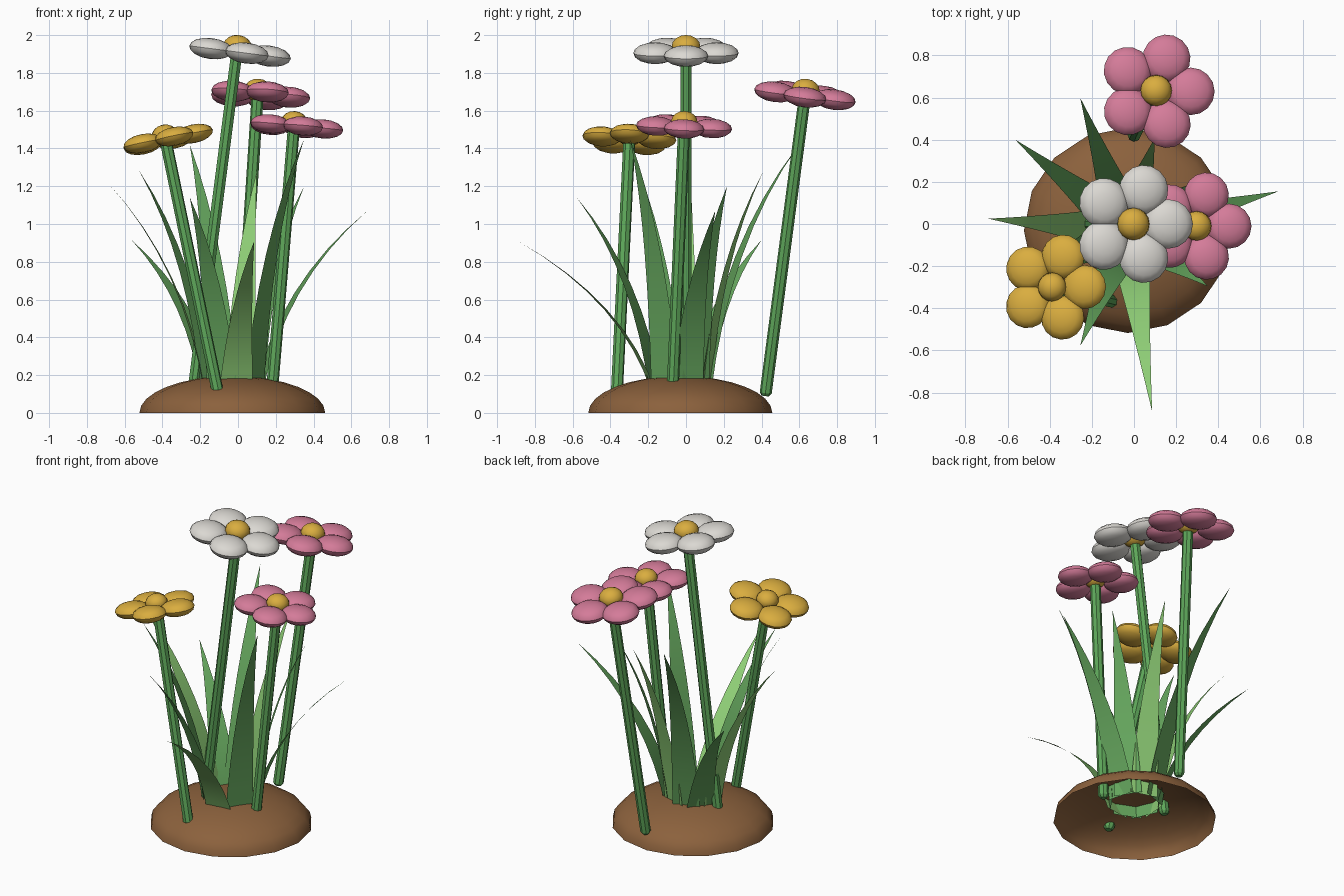
import bpy, bmesh, math
from mathutils import Vector, Matrix

if "Cube" in bpy.data.objects:
    bpy.data.objects.remove(bpy.data.objects["Cube"], do_unlink=True)


def material(name, rgb):
    m = bpy.data.materials.new(name)
    m.use_nodes = True
    m.diffuse_color = (*rgb, 1)
    m.node_tree.nodes["Principled BSDF"].inputs["Base Color"].default_value = (*rgb, 1)
    return m


SOIL = material("soil brown", (0.26, 0.12, 0.046))
STEM = material("stem green", (0.11, 0.38, 0.10))
LEAF = material("leaf green", (0.13, 0.38, 0.11))
LIGHT_LEAF = material("light leaf green", (0.27, 0.61, 0.18))
WHITE = material("petal white", (0.71, 0.69, 0.65))
PINK = material("petal pink", (0.66, 0.20, 0.32))
YELLOW = material("golden yellow", (0.70, 0.42, 0.05))

CENTRE = Vector((-0.03, -0.03, 0))


def finish(name, bm, mat, smooth_angle=None):
    mesh = bpy.data.meshes.new(name)
    bm.to_mesh(mesh)
    bm.free()
    mesh.materials.append(mat)
    ob = bpy.data.objects.new(name, mesh)
    bpy.context.collection.objects.link(ob)
    if smooth_angle:
        bpy.ops.object.select_all(action='DESELECT')
        ob.select_set(True)
        bpy.context.view_layer.objects.active = ob
        bpy.ops.object.shade_smooth_by_angle(angle=math.radians(smooth_angle))


def add_ball(bm, matrix, segments=16, rings=8):
    bmesh.ops.create_uvsphere(bm, u_segments=segments, v_segments=rings, radius=1, matrix=matrix)


# Soil mound: upper half of a squashed sphere, open underneath
bm = bmesh.new()
add_ball(bm, Matrix.Identity(4), 16, 16)
below = [v for v in bm.verts if v.co.z < -0.01]
bmesh.ops.delete(bm, geom=below, context='VERTS')
bmesh.ops.transform(bm, verts=bm.verts,
                    matrix=Matrix.Translation(CENTRE) @ Matrix.Diagonal((0.492, 0.487, 0.195, 1)))
finish("soil_mound", bm, SOIL, 40)


def stem(name, base, head):
    """Eight-sided stalk with a rounded foot."""
    axis = head - base
    place = Matrix.Translation(base) @ axis.to_track_quat('Z', 'Y').to_matrix().to_4x4()
    bm = bmesh.new()
    rings = []
    for r, h in ((0.02, 0), (0.032, 0.016), (0.032, axis.length)):
        rings.append([bm.verts.new(place @ Vector((r * math.cos(a), r * math.sin(a), h)))
                      for a in (math.tau * (i + 0.5) / 8 for i in range(8))])
    for low, high in zip(rings, rings[1:]):
        for i in range(8):
            j = (i + 1) % 8
            bm.faces.new((low[i], low[j], high[j], high[i]))
    bm.faces.new(rings[0][::-1])
    bm.faces.new(rings[-1])
    finish(name, bm, STEM)


def flower(name, base, head, size, petal_mat):
    """Stalk, five flattened petals and a domed centre, tilted along the stalk."""
    base, head = Vector(base), Vector(head)
    stem(name + "_stem", base, head)
    tilt = Vector((0, 0, 1)).rotation_difference(head - base).to_matrix().to_4x4()
    place = Matrix.Translation(head) @ tilt @ Matrix.Scale(size, 4)
    bm = bmesh.new()
    for i in range(5):
        add_ball(bm, place @ Matrix.Rotation(math.tau * i / 5, 4, 'Z')
                 @ Matrix.Translation((0.169, 0, 0)) @ Matrix.Diagonal((0.116, 0.116, 0.055, 1)))
    finish(name + "_petals", bm, petal_mat, 40)
    bm = bmesh.new()
    add_ball(bm, place @ Matrix.Translation((0, 0, 0.027)) @ Matrix.Diagonal((0.076, 0.076, 0.062, 1)))
    finish(name + "_centre", bm, YELLOW, 40)


flower("white_flower", (-0.24, 0, 0.1), (-0.006, 0, 1.911), 1.01, WHITE)
flower("back_pink_flower", (0.0, 0.42, 0.09), (0.104, 0.63, 1.682), 0.98, PINK)
flower("side_pink_flower", (0.178, -0.072, 0.09), (0.296, -0.01, 1.516), 0.92, PINK)
flower("yellow_flower", (-0.106, -0.366, 0.105), (-0.384, -0.3, 1.447), 0.9, YELLOW)


def blade(name, tip, mat, steps=8):
    """Flat blade rising from the central tuft, arching out to a point."""
    tip = Vector(tip)
    out = tip - CENTRE
    out.z = 0
    out.normalize()
    side = Vector((-out.y, out.x, 0))
    root = CENTRE + out * 0.14 + Vector((0, 0, 0.1))
    span = tip - root
    bend = root + Vector((span.x * 0.21, span.y * 0.21, span.z * 0.6))
    bm = bmesh.new()
    last = None
    for i in range(steps):
        t = i / steps
        mid = root * (1 - t) ** 2 + bend * 2 * t * (1 - t) + tip * t * t
        half = side * 0.088 * (1 - t ** 1.3)
        row = (bm.verts.new(mid - half), bm.verts.new(mid + half))
        if last:
            bm.faces.new((last[0], last[1], row[1], row[0]))
        last = row
    bm.faces.new((last[0], last[1], bm.verts.new(tip)))
    finish(name, bm, mat, 40)


# Grass blades around the tuft, given by their tips; every third one is lighter
TIPS = [(0.685, 0.155, 1.07), (0.35, 0.217, 1.20), (0.10, 0.41, 1.28), (-0.255, 0.598, 1.42),
        (-0.563, 0.40, 0.915), (-0.69, 0.025, 1.22), (-0.525, -0.25, 1.285),
        (-0.255, -0.578, 1.14), (0.086, -0.89, 0.91), (0.35, -0.295, 1.45)]
for n, tip in enumerate(TIPS, 1):
    blade(f"grass_blade_{n}", tip, LEAF if n % 3 else LIGHT_LEAF)
